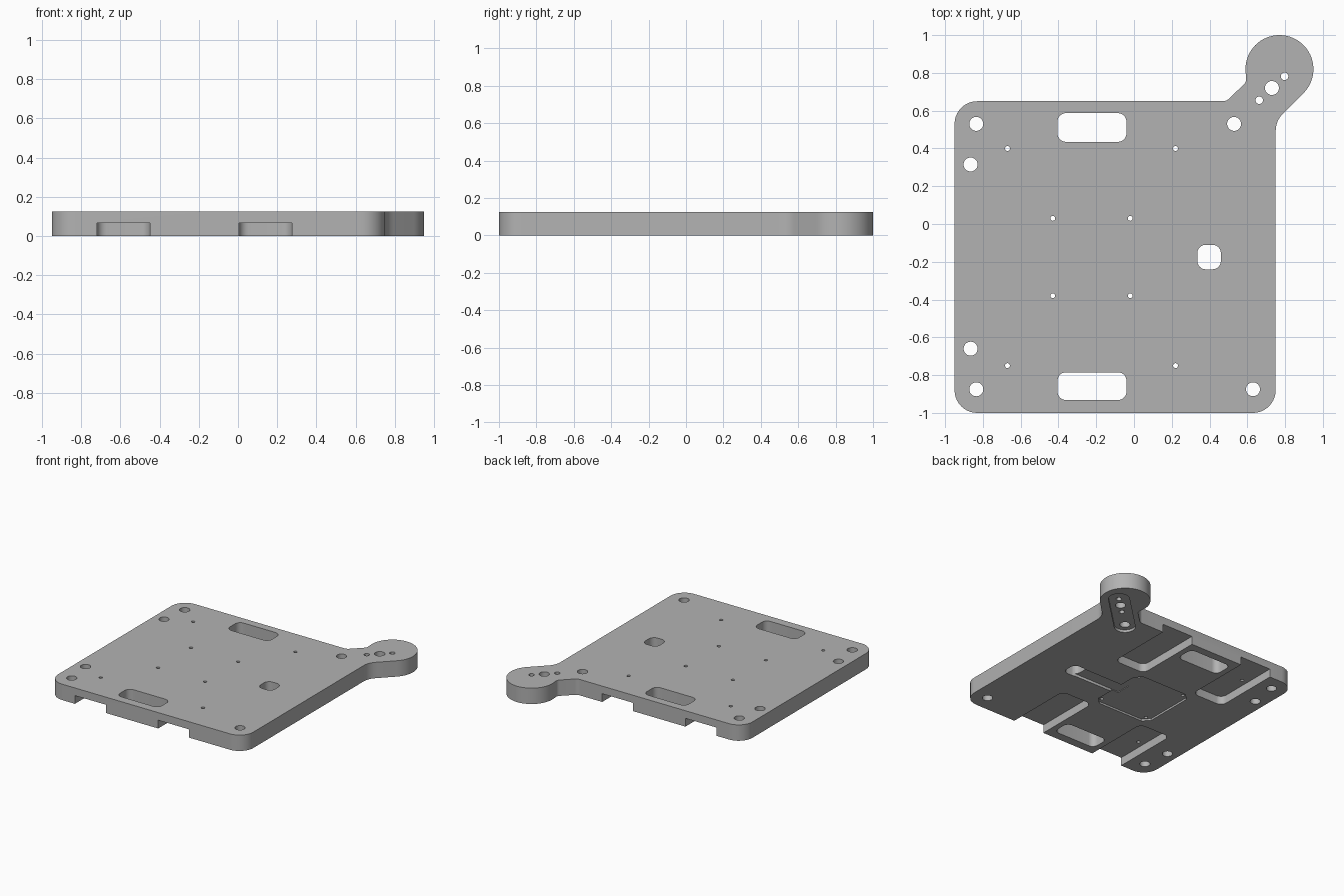
import bpy, bmesh
from math import sin, cos, radians, pi
from mathutils import Vector

cube = bpy.data.objects.get("Cube")
if cube:
    bpy.data.objects.remove(cube, do_unlink=True)

HEIGHT = 0.125
MID_Y = -0.175          # symmetry line of the machined features

grey = bpy.data.materials.new("plain_grey")
grey.use_nodes = True
colour = (0.45, 0.45, 0.45, 1)
grey.diffuse_color = colour
grey.node_tree.nodes["Principled BSDF"].inputs["Base Color"].default_value = colour


def arc(cx, cy, r, start, end, steps=10):
    """Points along an arc, angles in degrees."""
    angles = [radians(start + (end - start) * i / steps) for i in range(steps + 1)]
    return [(cx + r * cos(a), cy + r * sin(a)) for a in angles]


def bend(a, corner, b, steps=6):
    """Smooth corner between two points."""
    a, c, b = Vector(a), Vector(corner), Vector(b)
    ts = [i / steps for i in range(steps + 1)]
    return [tuple(a * (1 - t) ** 2 + c * 2 * t * (1 - t) + b * t * t) for t in ts]


def rounded_box(x0, x1, y0, y1, r, steps=8):
    return (arc(x1 - r, y0 + r, r, -90, 0, steps) + arc(x1 - r, y1 - r, r, 0, 90, steps)
            + arc(x0 + r, y1 - r, r, 90, 180, steps) + arc(x0 + r, y0 + r, r, 180, 270, steps))


def circle(x, y, r):
    return arc(x, y, r, 0, 360, 32)[:-1]


def prism(name, outline, z0, z1):
    bm = bmesh.new()
    face = bm.faces.new([bm.verts.new((x, y, z0)) for x, y in outline])
    top = bmesh.ops.extrude_face_region(bm, geom=[face])["geom"]
    moved = [g for g in top if isinstance(g, bmesh.types.BMVert)]
    bmesh.ops.translate(bm, verts=moved, vec=(0, 0, z1 - z0))
    bmesh.ops.recalc_face_normals(bm, faces=bm.faces)
    mesh = bpy.data.meshes.new(name)
    bm.to_mesh(mesh)
    bm.free()
    mesh.materials.append(grey)
    obj = bpy.data.objects.new(name, mesh)
    bpy.context.collection.objects.link(obj)
    return obj


# Plate outline with the round lug on its back corner
outline = (arc(-0.83, -0.88, 0.12, 180, 270) + arc(0.63, -0.88, 0.12, -90, 0)
           + bend((0.75, 0.49), (0.75, 0.55), (0.795, 0.591))
           + arc(0.77, 0.82, 0.18, -45, 188, 40)
           + bend((0.594, 0.77), (0.596, 0.752), (0.58, 0.738))
           + bend((0.505, 0.665), (0.49, 0.65), (0.47, 0.65))
           + arc(-0.83, 0.53, 0.12, 90, 180))
plate = prism("base_plate", outline, 0, HEIGHT)


def cut(shape, depth=None):
    """Cut from below to a depth, or right through."""
    cutter = prism("cutter", shape, -0.1, depth or HEIGHT + 0.1)
    cutter.hide_render = True
    mod = plate.modifiers.new("cut", "BOOLEAN")
    mod.operation, mod.solver, mod.object = "DIFFERENCE", "EXACT", cutter
    bpy.context.view_layer.objects.active = plate
    bpy.ops.object.modifier_apply(modifier=mod.name)
    bpy.data.objects.remove(cutter, do_unlink=True)


# Open channels on the underside, at the front and back edges
for x0, x1 in ((-0.72, -0.45), (0.005, 0.275)):
    cut(rounded_box(x0, x1, MID_Y + 0.29, 0.9, 0.05), 0.065)
    cut(rounded_box(x0, x1, -1.3, MID_Y - 0.29, 0.05), 0.065)

# Hand slots
cut(rounded_box(-0.405, -0.04, 0.435, 0.587, 0.045))
cut(rounded_box(-0.405, -0.04, -0.932, -0.785, 0.045))

# Shallow central recess with clipped corners, and cable groove
cut(rounded_box(-0.47, 0.02, -0.42, 0.07, 0.05, steps=1), 0.015)
cut(rounded_box(-0.05, 0.40, -0.234, -0.116, 0.01), 0.02)
cut(rounded_box(0.335, 0.46, -0.24, -0.11, 0.045))

# Diagonal pocket under the lug
cut(arc(0.53, 0.53, 0.075, 135, 315, 16) + arc(0.82, 0.81, 0.075, -45, 135, 16), 0.02)

# Large mounting holes
for x, y in ((-0.835, 0.53), (-0.865, 0.315), (-0.865, -0.66), (-0.835, -0.875),
             (0.63, -0.875), (0.53, 0.53), (0.73, 0.72)):
    cut(circle(x, y, 0.037))

# Lug pin holes
for x, y in ((0.663, 0.655), (0.797, 0.782)):
    cut(circle(x, y, 0.02))

# Small screw holes, inner and outer sets
for cx, dx, dy in ((-0.225, 0.205, 0.205), (-0.225, 0.445, 0.575)):
    for sx in (-1, 1):
        for sy in (-1, 1):
            cut(circle(cx + sx * dx, MID_Y + sy * dy, 0.013))

# Smooth curved walls, keep machined edges sharp
bpy.ops.object.select_all(action="DESELECT")
plate.select_set(True)
bpy.context.view_layer.objects.active = plate
bpy.ops.object.shade_smooth_by_angle(angle=radians(30))
